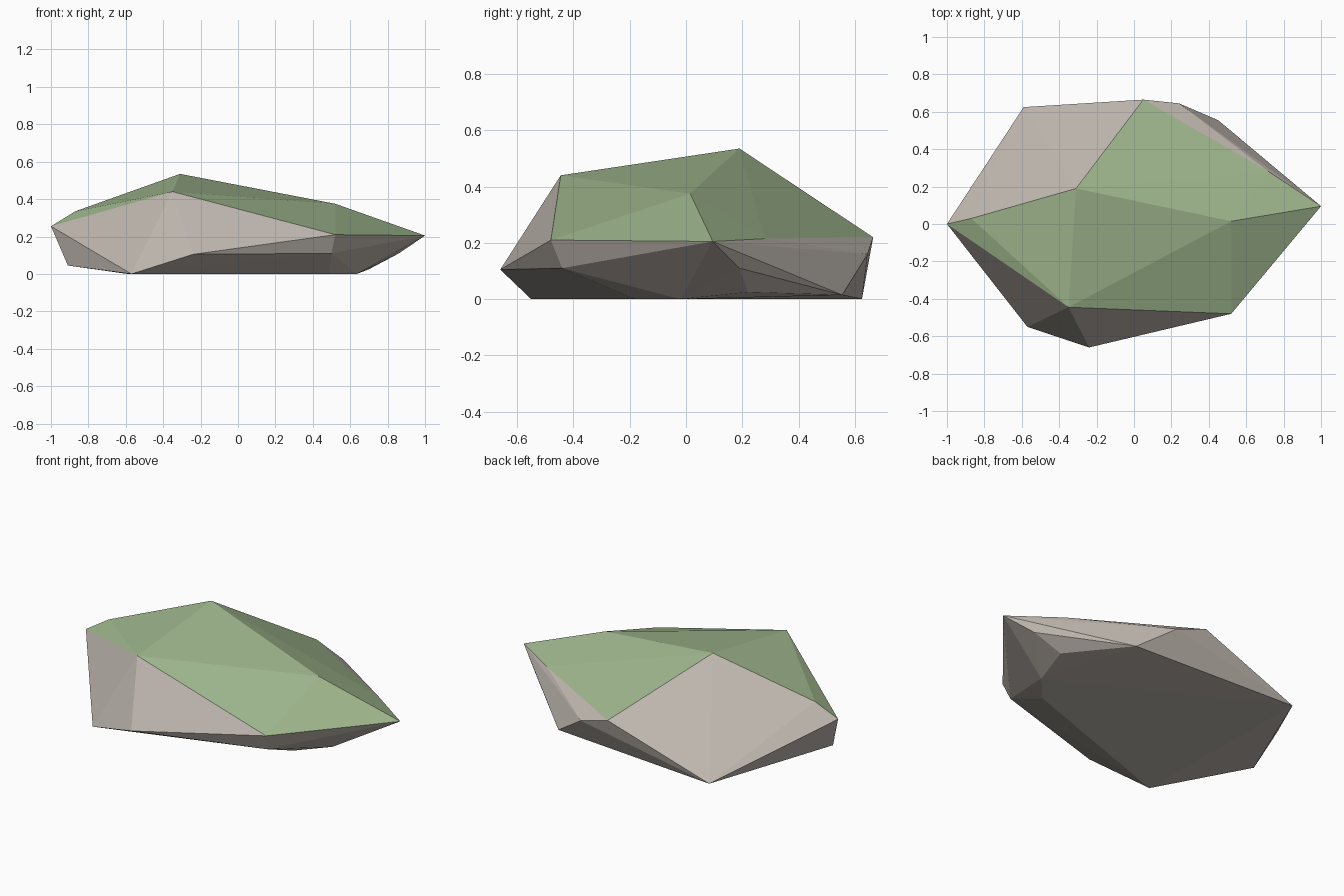
import bpy
import bmesh

if "Cube" in bpy.data.objects:
    bpy.data.objects.remove(bpy.data.objects["Cube"])


def flat_material(name, rgb):
    mat = bpy.data.materials.new(name)
    mat.diffuse_color = (*rgb, 1.0)
    mat.use_nodes = True
    mat.node_tree.nodes["Principled BSDF"].inputs["Base Color"].default_value = mat.diffuse_color
    return mat


# Corner points of the faceted boulder
moss_corners = [
    (-0.31, 0.19, 0.535), (-0.35, -0.445, 0.44),   # summit and front shoulder
    (-0.87, 0.03, 0.335), (-1.00, 0.00, 0.255),    # left tip
    (0.52, 0.015, 0.375), (0.52, -0.48, 0.21),     # right shoulder
    (1.00, 0.095, 0.205), (0.72, 0.28, 0.215),     # right tip and back rim
    (0.05, 0.665, 0.22),
]
stone_corners = [
    (0.24, 0.645, 0.16), (0.86, 0.19, 0.11),       # lower right flank
    (0.50, -0.44, 0.11), (-0.24, -0.66, 0.105),    # front lip
    (0.45, 0.555, 0.015), (0.70, 0.22, 0.025),     # underside
    (-0.91, -0.08, 0.045), (-0.59, 0.625, 0.0),
    (-0.57, -0.55, 0.0), (0.635, -0.02, 0.0), (0.49, -0.18, 0.0),
]

# Boulder skin stretched over the corners
bm = bmesh.new()
for co in moss_corners + stone_corners:
    bm.verts.new(co)
hull = bmesh.ops.convex_hull(bm, input=bm.verts[:])
loose = [v for v in bm.verts if not v.link_faces]
bmesh.ops.delete(bm, geom=loose, context='VERTS')
bmesh.ops.recalc_face_normals(bm, faces=bm.faces[:])

# Moss covers every facet lying wholly above the rim
for face in bm.faces:
    face.smooth = False
    face.material_index = int(min(v.co.z for v in face.verts) > 0.19)

mesh = bpy.data.meshes.new("mossy_boulder")
bm.to_mesh(mesh)
bm.free()
mesh.materials.append(flat_material("warm grey stone", (0.52, 0.475, 0.43)))
mesh.materials.append(flat_material("moss green", (0.35, 0.475, 0.27)))
boulder = bpy.data.objects.new("mossy_boulder", mesh)
bpy.context.collection.objects.link(boulder)
